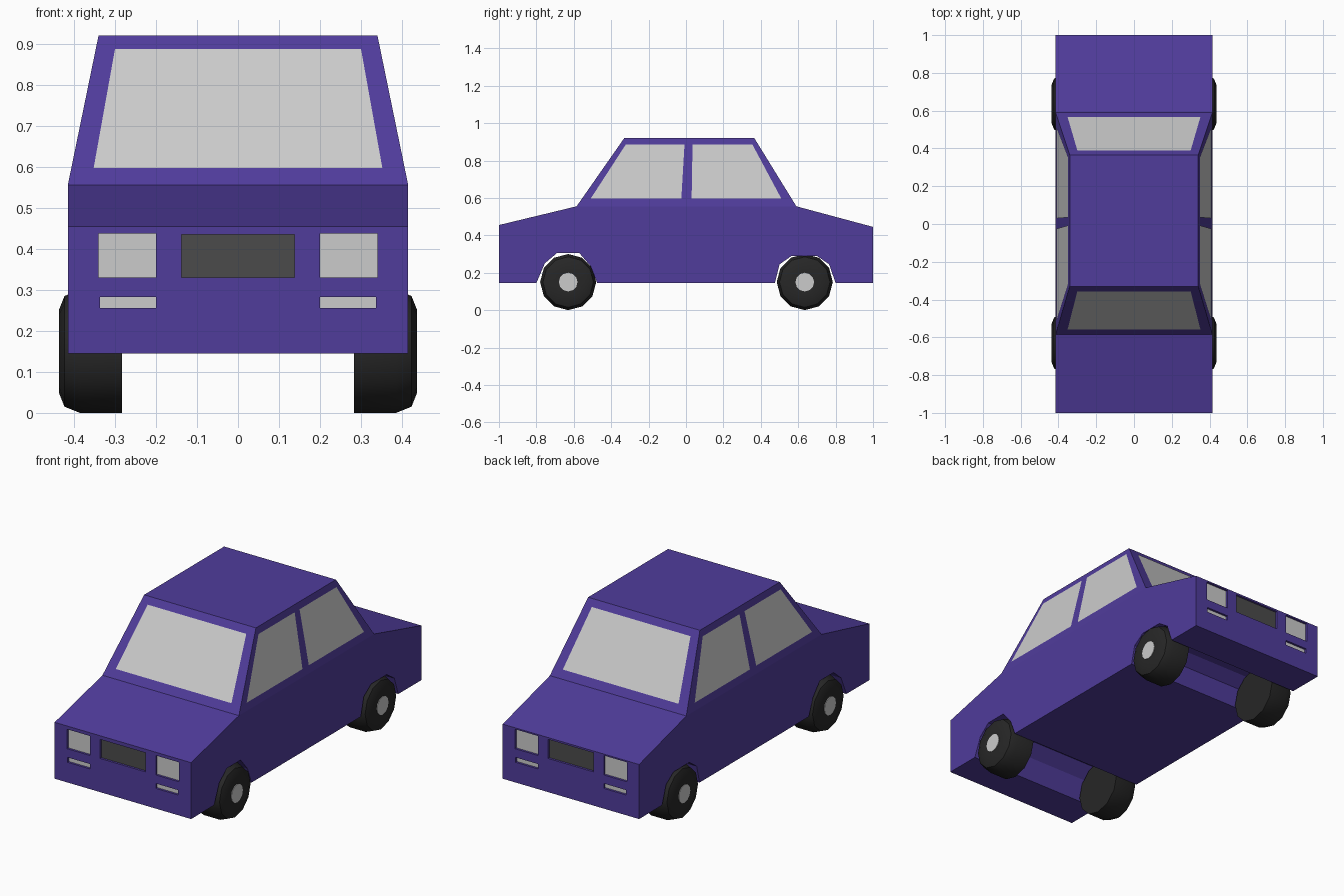
import bpy, bmesh, math
from mathutils import Vector

if "Cube" in bpy.data.objects:
    bpy.data.objects.remove(bpy.data.objects["Cube"])


def material(name, rgb):
    m = bpy.data.materials.new(name)
    m.diffuse_color = (*rgb, 1)
    m.use_nodes = True
    m.node_tree.nodes["Principled BSDF"].inputs["Base Color"].default_value = m.diffuse_color
    return m


PAINT = material("purple paint", (0.08, 0.045, 0.33))
RUBBER = material("black rubber", (0.02, 0.02, 0.02))
DARK = material("dark grille", (0.07, 0.07, 0.07))


def finish(name, bm, mat=None, smooth=None):
    me = bpy.data.meshes.new(name)
    bm.to_mesh(me)
    bm.free()
    ob = bpy.data.objects.new(name, me)
    bpy.context.collection.objects.link(ob)
    if mat:
        me.materials.append(mat)
    if smooth:
        bpy.ops.object.select_all(action='DESELECT')
        ob.select_set(True)
        bpy.context.view_layer.objects.active = ob
        bpy.ops.object.shade_smooth_by_angle(angle=math.radians(smooth))
    return ob


def panels(name, quads, mat=None, lift=0.003):
    """Thin quads facing away from the car centre, lifted off the surface."""
    bm = bmesh.new()
    for quad in quads:
        f = bm.faces.new([bm.verts.new(p) for p in quad])
        f.normal_update()
        if f.normal.dot(f.calc_center_median() - Vector((0, 0, 0.4))) < 0:
            f.normal_flip()
            f.normal_update()
        for v in f.verts:
            v.co += f.normal * lift
    return finish(name, bm, mat)


# Body: side profile with wheel arches, narrowing towards the roof
BELT, ROOF, W_BELT, W_ROOF = 0.555, 0.92, 0.415, 0.34


def half_width(z):
    t = max(0, (z - BELT) / (ROOF - BELT))
    return W_BELT + (W_ROOF - W_BELT) * t


outline = [(-1, 0.145), (-0.80, 0.145), (-0.755, 0.25), (-0.69, 0.305),
           (-0.57, 0.305), (-0.51, 0.235), (-0.475, 0.145),
           (0.475, 0.145), (0.50, 0.245), (0.565, 0.29), (0.70, 0.29),
           (0.765, 0.245), (0.80, 0.145), (1, 0.145), (1, 0.445),
           (0.59, BELT), (0.365, ROOF), (-0.33, ROOF), (-0.585, BELT),
           (-1, 0.455)]
bm = bmesh.new()
sides = [[bm.verts.new((s * half_width(z), y, z)) for y, z in outline] for s in (1, -1)]
n = len(outline)
for i in range(n):
    j = (i + 1) % n
    bm.faces.new((sides[0][i], sides[0][j], sides[1][j], sides[1][i]))
for vs in sides:
    bm.faces.new(vs[:16] + vs[18:])
    bm.faces.new(vs[15:19])
bmesh.ops.recalc_face_normals(bm, faces=bm.faces)
body = finish("body", bm, PAINT)

# Lamps and grilles sit in shallow recesses at both ends
DEPTH = 0.015
lamp, low_lamp, grille = (0.20, 0.34, 0.33, 0.437), (0.20, 0.336, 0.256, 0.283), (-0.138, 0.138, 0.33, 0.435)


def mirrored(r):
    return [r, (-r[1], -r[0], r[2], r[3])]


bm = bmesh.new()
for x0, x1, z0, z1 in mirrored(lamp) + mirrored(low_lamp) + [grille]:
    for end in (-1, 1):
        box = bmesh.ops.create_cube(bm, size=1)["verts"]
        bmesh.ops.scale(bm, verts=box, vec=(x1 - x0, 2 * DEPTH, z1 - z0))
        bmesh.ops.translate(bm, verts=box, vec=((x0 + x1) / 2, end, (z0 + z1) / 2))
cutter = finish("recess_cutter", bm)
cutter.hide_render = True
cutter.display_type = 'WIRE'
mod = body.modifiers.new("recesses", 'BOOLEAN')
mod.operation, mod.solver, mod.object = 'DIFFERENCE', 'EXACT', cutter


def end_quads(rects, end):
    y = end * (1 - DEPTH)
    return [[(x0, y, z0), (x1, y, z0), (x1, y, z1), (x0, y, z1)] for x0, x1, z0, z1 in rects]


for label, end in (("front", -1), ("rear", 1)):
    panels(label + "_lamps", end_quads(mirrored(lamp), end))
    panels(label + "_lower_lamps", end_quads(mirrored(low_lamp), end))
    panels(label + "_grille", end_quads([grille], end), DARK)

# Windscreen and rear window
for name, y0, y1 in (("windscreen", -0.557, -0.354), ("rear_window", 0.565, 0.387)):
    panels(name, [[(-0.352, y0, 0.595), (0.352, y0, 0.595),
                   (0.30, y1, 0.885), (-0.30, y1, 0.885)]])

# Side windows
for name, ys in (("front_side_windows", (-0.51, -0.025, -0.008, -0.322)),
                 ("rear_side_windows", (0.03, 0.51, 0.355, 0.035))):
    zs = (0.595, 0.595, 0.885, 0.885)
    panels(name, [[(s * half_width(z), y, z) for y, z in zip(ys, zs)] for s in (1, -1)])


# Wheels: twelve-sided lathe about the axle, with a hub disc
def lathe(name, profile, side, y, mat, segments=12):
    bm = bmesh.new()
    rings = []
    for x, r in profile:
        rings.append([bm.verts.new((side * x, y + r * math.cos(a), 0.15 + r * math.sin(a)))
                      for a in (2 * math.pi * k / segments for k in range(segments))])
    for a, b in zip(rings, rings[1:]):
        for k in range(segments):
            m = (k + 1) % segments
            bm.faces.new((a[k], a[m], b[m], b[k]))
    bm.faces.new(rings[0])
    bm.faces.new(rings[-1])
    bmesh.ops.recalc_face_normals(bm, faces=bm.faces)
    finish(name, bm, mat, 40)


for end, y in (("front", -0.63), ("rear", 0.635)):
    for label, s in (("right", 1), ("left", -1)):
        lathe(f"{end}_{label}_tyre",
              [(0.283, 0.15), (0.385, 0.15), (0.423, 0.135), (0.437, 0.10), (0.433, 0.05)],
              s, y, RUBBER)
        lathe(f"{end}_{label}_hub", [(0.42, 0.05), (0.436, 0.05)], s, y, None)
